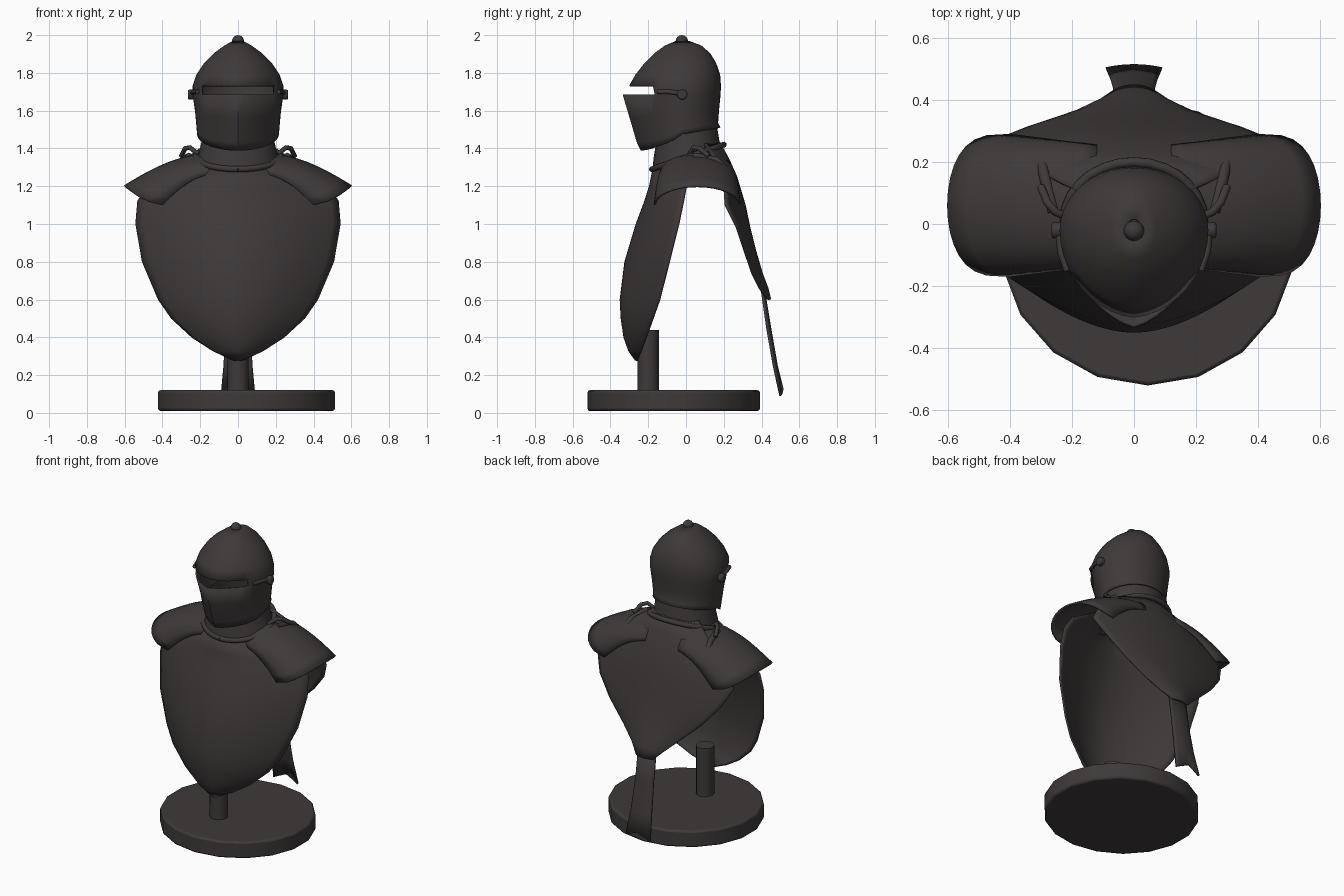
import bpy, bmesh, math
from math import sin, cos, pi
from mathutils import Vector

if "Cube" in bpy.data.objects:
    bpy.data.objects.remove(bpy.data.objects["Cube"], do_unlink=True)

iron = bpy.data.materials.new("dark_iron")
iron.use_nodes = True
iron.diffuse_color = (0.05, 0.042, 0.042, 1)
iron.node_tree.nodes["Principled BSDF"].inputs["Base Color"].default_value = iron.diffuse_color


def lerp(a, b, t):
    return a + (b - a) * t


def finish(ob, angle=40):
    ob.data.materials.clear()
    ob.data.materials.append(iron)
    bpy.ops.object.select_all(action='DESELECT')
    ob.select_set(True)
    bpy.context.view_layer.objects.active = ob
    bpy.ops.object.shade_smooth_by_angle(angle=math.radians(angle))
    return ob


def loft(name, rows, closed=False, thick=0, skip=lambda r, c: False, mirror=False):
    """Skin a list of point rows with quads."""
    bm = bmesh.new()
    grid = [[bm.verts.new(p) for p in row] for row in rows]
    n = len(rows[0])
    for r in range(len(rows) - 1):
        for c in range(n if closed else n - 1):
            if not skip(r, c):
                d = (c + 1) % n
                bm.faces.new((grid[r][c], grid[r][d], grid[r + 1][d], grid[r + 1][c]))
    bmesh.ops.recalc_face_normals(bm, faces=bm.faces)
    me = bpy.data.meshes.new(name)
    bm.to_mesh(me)
    bm.free()
    ob = bpy.data.objects.new(name, me)
    bpy.context.collection.objects.link(ob)
    if mirror:
        ob.modifiers.new("mirror", 'MIRROR')
    if thick:
        mod = ob.modifiers.new("thickness", 'SOLIDIFY')
        mod.thickness = thick
        mod.offset = 0
    return finish(ob)


def cylinder(name, loc, r, depth, sides, scale=(1, 1, 1), rot=(0, 0, 0), bevel=0):
    bpy.ops.mesh.primitive_cylinder_add(vertices=sides, radius=r, depth=depth, location=loc, rotation=rot)
    ob = bpy.context.object
    ob.name, ob.scale = name, scale
    if bevel:
        mod = ob.modifiers.new("bevel", 'BEVEL')
        mod.width, mod.segments = bevel, 2
    return finish(ob)


def tube(name, points, r):
    cu = bpy.data.curves.new(name, 'CURVE')
    cu.dimensions, cu.bevel_depth, cu.bevel_resolution, cu.use_fill_caps = '3D', r, 2, True
    sp = cu.splines.new('POLY')
    sp.points.add(len(points) - 1)
    for p, co in zip(sp.points, points):
        p.co = (*co, 1)
    cu.materials.append(iron)
    ob = bpy.data.objects.new(name, cu)
    bpy.context.collection.objects.link(ob)


def sheet(table, power, cols=24):
    """Curved plate rows from (height, half width, middle y, edge y)."""
    ts = [2 * i / cols - 1 for i in range(cols + 1)]
    return [[(w * t, lerp(ym, ye, abs(t) ** power), z) for t in ts] for z, w, ym, ye in table]


# Display base and post
cylinder("base", (0.045, -0.065, 0.065), 0.475, 0.11, 18, (1, 0.96, 1), bevel=0.012)
cylinder("post", (0, -0.2, 0.27), 0.056, 0.34, 12)

# Breastplate
loft("breastplate", sheet([
    (0.28, 0.02, -0.265, -0.255), (0.33, 0.13, -0.3, -0.235), (0.4, 0.24, -0.325, -0.21),
    (0.5, 0.35, -0.34, -0.175), (0.6, 0.42, -0.345, -0.14), (0.8, 0.505, -0.32, -0.09),
    (1.0, 0.54, -0.26, -0.04), (1.12, 0.53, -0.215, -0.015), (1.2, 0.48, -0.19, 0.0),
    (1.3, 0.3, -0.17, 0.0)], 1.8), thick=0.012)

# Cape on the back, narrowing to a long tail
loft("cape", sheet([
    (1.43, 0.15, 0.175, 0.09), (1.35, 0.27, 0.22, 0.15), (1.25, 0.42, 0.265, 0.2),
    (1.1, 0.5, 0.31, 0.21), (0.98, 0.44, 0.335, 0.27), (0.86, 0.34, 0.365, 0.31),
    (0.74, 0.21, 0.4, 0.35), (0.66, 0.12, 0.43, 0.39), (0.6, 0.06, 0.445, 0.43)], 2), thick=0.012)
tail = sheet([(0.66, 0.065, 0.41, 0.4), (0.45, 0.065, 0.445, 0.43),
              (0.25, 0.075, 0.48, 0.465), (0.09, 0.09, 0.51, 0.5)], 2, 8)
tail[-1] = [(x, y, z + 0.04 * (1 - abs(x) / 0.09)) for x, y, z in tail[-1]]
loft("cape_tail", tail, thick=0.012)

# Shoulder plates draped over both sides
shoulder = []
for i in range(9):
    s, row = i / 8, []
    for j in range(17):
        a = pi * j / 16
        up = max(sin(a), 0)
        x = lerp(0.12, 0.40 + 0.2 * up ** 0.6, s)
        y = 0.06 - cos(a) * lerp(0.19, 0.225, s)
        z = lerp(1.27 + 0.11 * up, 1.1 + 0.1 * up, s) + 0.035 * sin(pi * s)
        row.append((x, y, z))
    shoulder.append(row)
loft("shoulder_plates", shoulder, thick=0.012, mirror=True)

# Neck guard and its rolled collar
neck = []
for z, rx, ry in ((1.27, 0.23, 0.19), (1.36, 0.21, 0.18), (1.45, 0.19, 0.165), (1.54, 0.18, 0.15)):
    neck.append([(rx * sin(2 * pi * i / 24), 0.01 - ry * cos(2 * pi * i / 24), z) for i in range(24)])
loft("neck_guard", neck, closed=True)
ring = [2 * pi * i / 28 for i in range(29)]
tube("collar", [(0.225 * sin(a), 0.01 - 0.19 * cos(a), 1.355 - 0.065 * cos(a)) for a in ring], 0.016)

# Cloth folds and buckles on the shoulders
for side, label in ((1, "left"), (-1, "right")):
    tube(label + "_buckle", [(side * x, y, z) for x, y, z in (
        (0.21, 0.02, 1.37), (0.255, 0.04, 1.405), (0.28, 0.07, 1.4), (0.3, 0.12, 1.36))], 0.013)
    tube(label + "_fold", [(side * x, y, z) for x, y, z in (
        (0.26, 0.04, 1.36), (0.29, 0.16, 1.34), (0.3, 0.22, 1.28), (0.33, 0.25, 1.2))], 0.018)

# Helmet: rows of (height, half width, front y, back y, keel sharpness)
SEG, CY = 40, -0.02
helmet = []
for z, rx, yf, yb, keel in (
        (1.5, 0.212, -0.235, 0.178, 0.5), (1.525, 0.214, -0.255, 0.165, 0.5),
        (1.6, 0.222, -0.295, 0.17, 0.45), (1.685, 0.235, -0.33, 0.178, 0.35),
        (1.73, 0.235, -0.297, 0.18, 0.1), (1.79, 0.215, -0.262, 0.176, 0.08),
        (1.85, 0.175, -0.215, 0.155, 0.06), (1.9, 0.125, -0.165, 0.125, 0.05),
        (1.94, 0.07, -0.11, 0.08, 0), (1.965, 0.025, -0.05, 0.015, 0)):
    row = []
    for i in range(SEG):
        a = 2 * pi * i / SEG
        x, c = rx * sin(a), cos(a)
        if c > 0:
            depth = lerp(c, 1 - abs(sin(a)) ** 1.2, keel)
            y = CY + (yf - CY) * depth
        else:
            y = CY - (yb - CY) * c
        drop = {1.5: 1, 1.525: 0.85, 1.6: 0.3}.get(z, 0)
        front = max(c, 0)
        row.append((x, y, z + drop * (0.01 - 0.035 * (1 + min(c, 0)) - 0.085 * front)))
    helmet.append(row)
SLOT = 6
loft("helmet", helmet, closed=True, thick=0.01,
     skip=lambda r, c: r == 3 and (c < SLOT or c >= SEG - SLOT))

# Knob on top and visor pivots
bpy.ops.mesh.primitive_uv_sphere_add(segments=14, ring_count=8, radius=0.033, location=(0, -0.022, 1.967))
bpy.context.object.name = "top_knob"
finish(bpy.context.object)
for side, label in ((1, "left"), (-1, "right")):
    cylinder(label + "_visor_pivot", (side * 0.243, -0.02, 1.685), 0.027, 0.045, 12,
             rot=(0, pi / 2, 0), bevel=0.008)
    tube(label + "_visor_arm", [(side * 0.243, -0.02, 1.69), (side * 0.236, -0.09, 1.7),
                                (side * 0.215, -0.15, 1.7)], 0.012)
